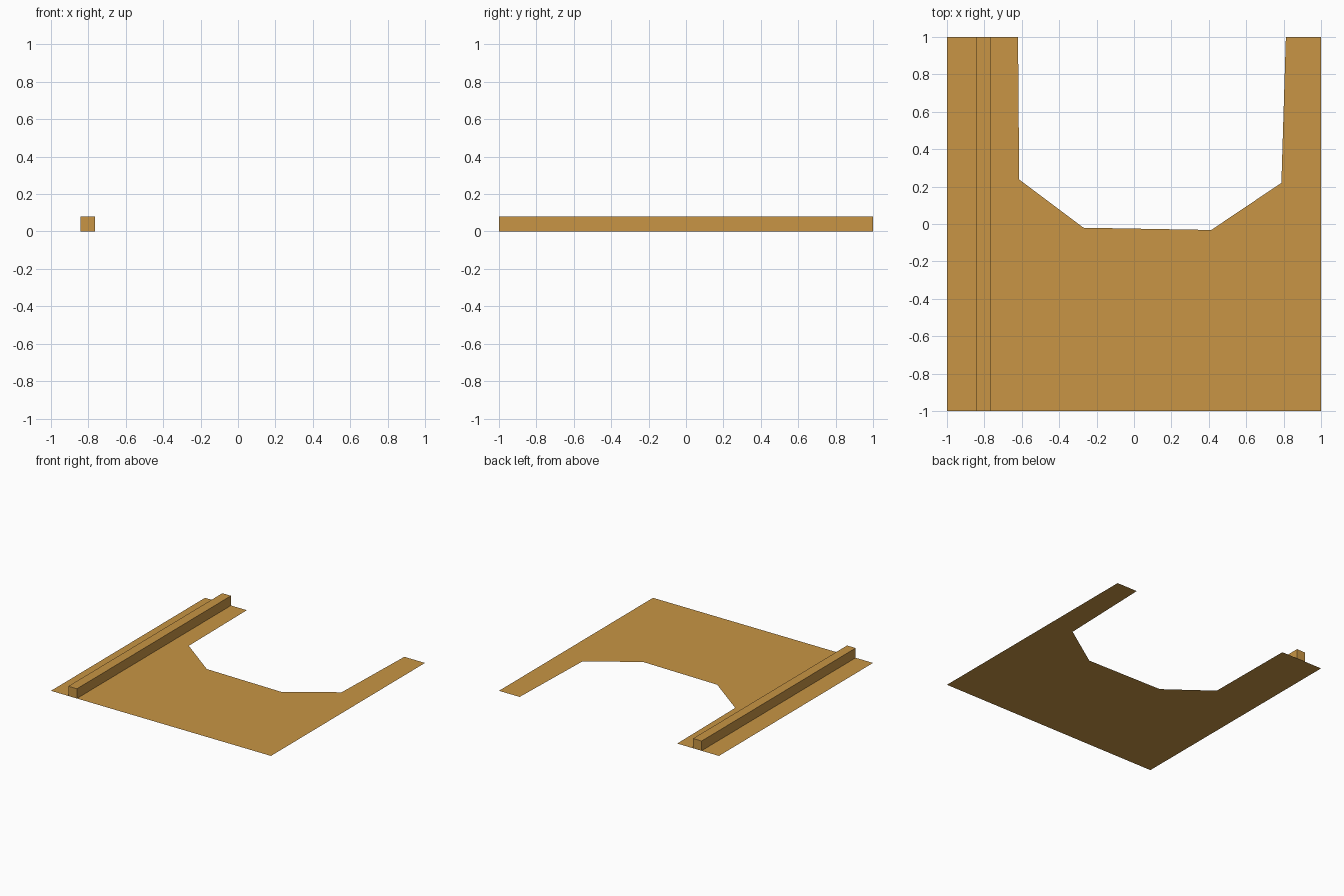
import bpy
import bmesh
from mathutils import Matrix, Vector

cube = bpy.data.objects.get("Cube")
if cube:
    bpy.data.objects.remove(cube, do_unlink=True)

# Single ochre colour
ochre = bpy.data.materials.new("ochre")
ochre.use_nodes = True
colour = (0.58, 0.30, 0.058, 1.0)
ochre.diffuse_color = colour
ochre.node_tree.nodes["Principled BSDF"].inputs["Base Color"].default_value = colour


def add_part(name, bm):
    mesh = bpy.data.meshes.new(name)
    bm.to_mesh(mesh)
    bm.free()
    mesh.materials.append(ochre)
    part = bpy.data.objects.new(name, mesh)
    bpy.context.collection.objects.link(part)
    return part


# Flat sheet with an angular notch open to the back
notch = [(0.812, 1), (0.788, 0.22), (0.413, -0.032),
         (-0.27, -0.02), (-0.614, 0.238), (-0.62, 1)]
outline = [(-1, 1), (-1, -1), (1, -1), (1, 1)] + notch
bm = bmesh.new()
sheet = bm.faces.new([bm.verts.new((x, y, 0)) for x, y in outline])
sheet.normal_update()
if sheet.normal.z < 0:
    sheet.normal_flip()
add_part("base_sheet", bm)

# Square rail along the right edge, open where it rests on the sheet
width, length, height = 0.078, 2.0, 0.08
bm = bmesh.new()
bmesh.ops.create_cube(bm, size=1, matrix=Matrix.LocRotScale(
    Vector((-0.803, 0, height / 2)), None, Vector((width, length, height))))
bm.normal_update()
underside = [f for f in bm.faces if f.normal.z < -0.5]
bmesh.ops.delete(bm, geom=underside, context='FACES')
add_part("side_rail", bm)
